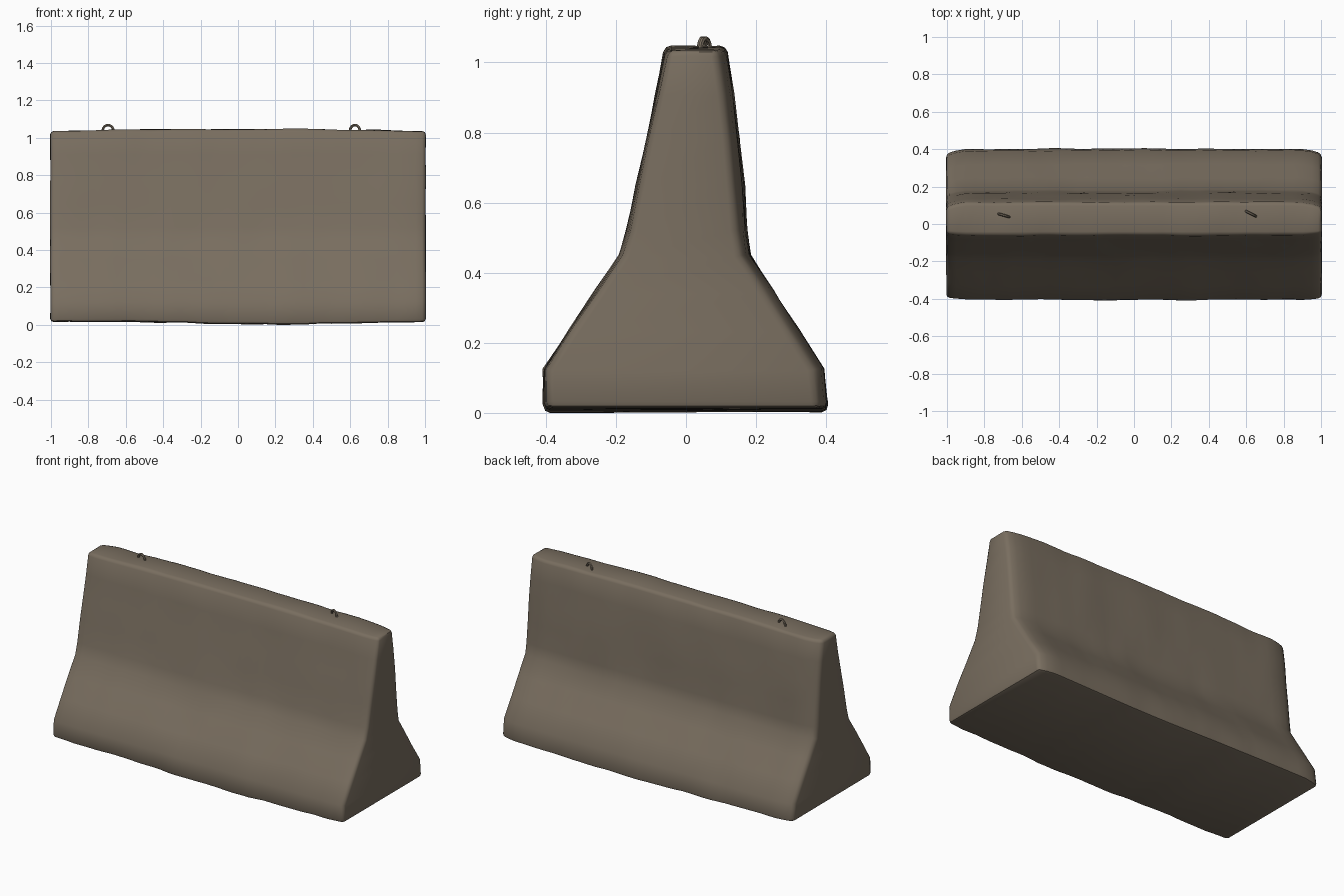
import bpy, bmesh, math
from mathutils import Vector, noise

cube = bpy.data.objects.get("Cube")
if cube:
    bpy.data.objects.remove(cube, do_unlink=True)


def make_material(name, colour):
    mat = bpy.data.materials.new(name)
    mat.use_nodes = True
    mat.diffuse_color = colour
    bsdf = mat.node_tree.nodes["Principled BSDF"]
    bsdf.inputs["Base Color"].default_value = colour
    bsdf.inputs["Roughness"].default_value = 0.9
    return mat


concrete = make_material("weathered concrete", (0.19, 0.155, 0.115, 1))


def finish(obj, angle):
    obj.data.materials.append(concrete)
    bpy.ops.object.select_all(action="DESELECT")
    obj.select_set(True)
    bpy.context.view_layer.objects.active = obj
    bpy.ops.object.shade_smooth_by_angle(angle=math.radians(angle))


# Half profiles: height, front y, back y
LEVELS = [(0.015, -0.405, 0.405), (0.125, -0.405, 0.392), (0.24, -0.33, 0.318),
          (0.35, -0.257, 0.246), (0.45, -0.19, 0.182), (0.52, -0.168, 0.172),
          (0.65, -0.141, 0.162), (0.78, -0.113, 0.15), (0.91, -0.086, 0.135),
          (1.035, -0.059, 0.115)]
STATIONS = 40


def end_fade(x):
    """0 along the length, rising to 1 at either end."""
    t = max(0, (abs(x) - 0.88) / 0.12)
    return t * t


def build_barrier():
    bm = bmesh.new()
    rings = []
    for i in range(STATIONS + 1):
        x = -1 + 2 * i / STATIONS
        ring = [(bm.verts.new((x, f, z)), bm.verts.new((x, b, z))) for z, f, b in LEVELS]
        rings.append(ring)
    # Long faces: front, back, bottom and top
    for r0, r1 in zip(rings, rings[1:]):
        for k in range(len(LEVELS) - 1):
            bm.faces.new((r0[k][0], r1[k][0], r1[k + 1][0], r0[k + 1][0]))
            bm.faces.new((r1[k][1], r0[k][1], r0[k + 1][1], r1[k + 1][1]))
        bm.faces.new((r0[0][1], r1[0][1], r1[0][0], r0[0][0]))
        bm.faces.new((r0[-1][0], r1[-1][0], r1[-1][1], r0[-1][1]))
    # End faces as strips from front to back
    for ring, flip in ((rings[0], True), (rings[-1], False)):
        for a, b in zip(ring, ring[1:]):
            loop = (a[0], a[1], b[1], b[0])
            bm.faces.new(loop[::-1] if flip else loop)
    bmesh.ops.recalc_face_normals(bm, faces=bm.faces)

    # Worn, rounded outer edges
    sharp = [e for e in bm.edges if e.calc_face_angle(0) > math.radians(45)]
    bmesh.ops.bevel(bm, geom=sharp, offset=0.018, segments=2, profile=0.5, affect="EDGES")
    bm.normal_update()

    # Sagging base, crowned top, narrowed ends and rough cast surface
    dents = [(Vector((0.57, -0.155, 0.6)), 0.03), (Vector((-0.47, -0.21, 0.42)), 0.03)]
    for v in bm.verts:
        x, y, z = v.co
        fade = end_fade(x)
        rough = noise.noise(v.co * 4) * 0.006 + noise.noise(v.co * 11) * 0.003
        offset = v.normal * rough
        offset.x *= 0.5
        if z > 0.95:
            offset.z += 0.012 * (1 - x * x)
        if z < 0.1:
            offset.z -= 0.012 * math.exp(-((x - 0.25) / 0.5) ** 2)
        offset.y -= fade * (0.028 if y > 0 else -0.01) * (1 if abs(y) > 0.05 else 0.5)
        offset.x += math.copysign(0.004, x) * fade
        for centre, size in dents:
            offset.y += 0.012 * math.exp(-((v.co - centre).length / size) ** 2)
        v.co += offset

    mesh = bpy.data.meshes.new("concrete_barrier")
    bm.to_mesh(mesh)
    bm.free()
    obj = bpy.data.objects.new("concrete_barrier", mesh)
    bpy.context.collection.objects.link(obj)
    finish(obj, 42)


def build_loop(name, x, y, turn):
    """A bent bar lifting eye set into the top."""
    curve = bpy.data.curves.new(name, "CURVE")
    curve.dimensions = "3D"
    curve.bevel_depth = 0.007
    curve.bevel_resolution = 1
    curve.use_fill_caps = True
    steps = 10
    spline = curve.splines.new("POLY")
    spline.points.add(steps + 2)
    arch = [(math.cos(math.pi * i / steps), math.sin(math.pi * i / steps))
            for i in range(steps + 1)]
    path = [(0.032, -0.03)] + [(0.03 * c, 0.033 * s) for c, s in arch] + [(-0.032, -0.03)]
    for point, (across, up) in zip(spline.points, path):
        point.co = (across, 0, up, 1)
    obj = bpy.data.objects.new(name, curve)
    obj.location = (x, y, 1.035)
    obj.rotation_euler.z = math.radians(turn)
    bpy.context.collection.objects.link(obj)
    bpy.ops.object.select_all(action="DESELECT")
    obj.select_set(True)
    bpy.context.view_layer.objects.active = obj
    bpy.ops.object.convert(target="MESH")
    finish(bpy.context.object, 50)


build_barrier()
build_loop("right_lifting_loop", -0.695, 0.046, -16)
build_loop("left_lifting_loop", 0.625, 0.055, -27)
